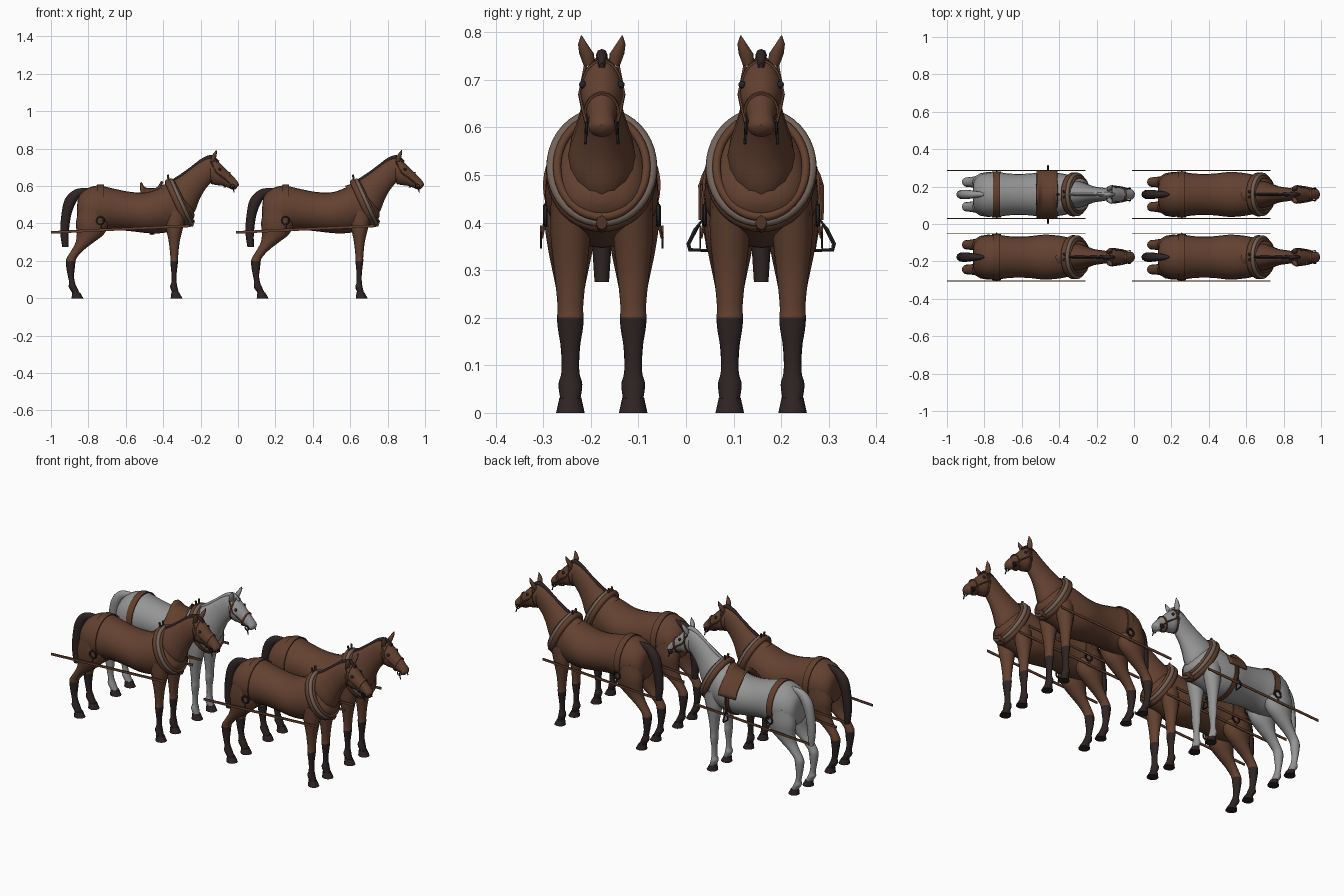
import bpy, bmesh, math
from mathutils import Vector

if "Cube" in bpy.data.objects:
    bpy.data.objects.remove(bpy.data.objects["Cube"])


def material(name, rgb):
    m = bpy.data.materials.new(name)
    m.diffuse_color = (*rgb, 1)
    m.use_nodes = True
    m.node_tree.nodes["Principled BSDF"].inputs["Base Color"].default_value = m.diffuse_color
    return m


BAY = material("bay coat", (0.125, 0.053, 0.030))
BLACK = material("black hair", (0.028, 0.017, 0.017))
GREY = material("grey coat", (0.30, 0.30, 0.30))
LEATHER = material("leather", (0.120, 0.050, 0.027))
PADDING = material("collar padding", (0.17, 0.125, 0.10))
IRON = material("dark iron", (0.02, 0.018, 0.018))

origin = Vector((0, 0, 0))
prefix = ""


def finish(name, bm, mats, rule=None, smooth=True):
    bmesh.ops.recalc_face_normals(bm, faces=bm.faces)
    for f in bm.faces:
        f.smooth = smooth
        if rule:
            f.material_index = rule(f.calc_center_median())
    bmesh.ops.translate(bm, verts=bm.verts, vec=origin)
    me = bpy.data.meshes.new(prefix + name)
    bm.to_mesh(me)
    bm.free()
    for m in mats:
        me.materials.append(m)
    ob = bpy.data.objects.new(prefix + name, me)
    bpy.context.collection.objects.link(ob)
    if smooth:
        bpy.context.view_layer.objects.active = ob
        ob.select_set(True)
        bpy.ops.object.shade_smooth_by_angle(angle=math.radians(50))
        ob.select_set(False)
    return ob


def skin(bm, rings, closed_path=False, caps=True, closed_ring=True):
    rows = [[bm.verts.new(p) for p in r] for r in rings]
    n = len(rows[0])
    for i in range(len(rows) if closed_path else len(rows) - 1):
        a, b = rows[i], rows[(i + 1) % len(rows)]
        for j in range(n if closed_ring else n - 1):
            k = (j + 1) % n
            bm.faces.new((a[j], a[k], b[k], b[j]))
    if caps and not closed_path:
        bm.faces.new(rows[0])
        bm.faces.new(rows[-1])


def loft(name, rows, mats, y=0, sides=16, steps=4, rule=None):
    """Each row: upper edge (x, z), lower edge (x, z), half width."""
    rings = []
    for i in range(len(rows) - 1):
        p = [rows[max(0, min(len(rows) - 1, i + d))] for d in (-1, 0, 1, 2)]
        for s in range(steps + (i == len(rows) - 2)):
            t = s / steps
            x1, z1, x2, z2, w = [
                b + 0.5 * t * (c - a + t * (2*a - 5*b + 4*c - d + t * (3*(b - c) + d - a)))
                for a, b, c, d in zip(*p)]
            ring = []
            for k in range(sides):
                an = math.tau * k / sides
                c = math.cos(an)
                ring.append(((x1 + x2)/2 + c*(x1 - x2)/2, y + w*math.sin(an),
                             (z1 + z2)/2 + c*(z1 - z2)/2))
            rings.append(ring)
    bm = bmesh.new()
    skin(bm, rings)
    return finish(name, bm, mats, rule)


def band(name, x1, z1, x2, z2, w, thick, wide, mat, arc=180, round_=False):
    """Oval strap through an upper and a lower point; arc is degrees each side of the top."""
    axis = Vector((x1 - x2, 0, z1 - z2)) / 2
    mid = Vector((x1 + x2, 0, z1 + z2)) / 2
    along = Vector((axis.z, 0, -axis.x)).normalized()
    full = arc >= 180
    n, rings = 40, []
    m = 10 if round_ else 4
    for i in range(n if full else n + 1):
        a = math.radians(-arc + 2 * arc * i / n)
        p = mid + axis * math.cos(a) + Vector((0, w * math.sin(a), 0))
        out = (axis.normalized() * math.cos(a) / axis.length
               + Vector((0, math.sin(a) / w, 0))).normalized()
        ring = []
        for k in range(m):
            b = math.tau * (k + 0.5) / m
            r = 1 if round_ else math.sqrt(2)
            ring.append(p + out*thick/2*r*math.cos(b) + along*wide/2*r*math.sin(b))
        rings.append(ring)
    bm = bmesh.new()
    skin(bm, rings, closed_path=full)
    return finish(name, bm, [mat])


def tube(name, pts, r, mat, closed=False):
    cu = bpy.data.curves.new("path", 'CURVE')
    cu.dimensions = '3D'
    cu.bevel_depth = r
    cu.bevel_resolution = 1
    sp = cu.splines.new('POLY')
    sp.points.add(len(pts) - 1)
    for q, p in zip(sp.points, pts):
        q.co = (*p, 1)
    sp.use_cyclic_u = closed
    tmp = bpy.data.objects.new("path", cu)
    me = bpy.data.meshes.new_from_object(tmp)
    bm = bmesh.new()
    bm.from_mesh(me)
    bpy.data.objects.remove(tmp)
    bpy.data.meshes.remove(me)
    return finish(name, bm, [mat])


def circle(x, y, z, r, n=16):
    return [(x + r*math.cos(math.tau*i/n), y, z + r*math.sin(math.tau*i/n)) for i in range(n)]


def horse(coat, hair):
    loft("body", [(-.86, .50, -.862, .45, .03), (-.848, .55, -.858, .40, .075),
                  (-.80, .59, -.83, .37, .107), (-.74, .602, -.75, .355, .12),
                  (-.66, .585, -.66, .365, .111), (-.57, .568, -.57, .358, .111),
                  (-.48, .568, -.48, .348, .12), (-.40, .597, -.41, .348, .115),
                  (-.35, .608, -.35, .36, .105), (-.29, .56, -.28, .385, .092),
                  (-.25, .50, -.245, .415, .06), (-.235, .47, -.233, .44, .02)], [coat], sides=24)
    loft("neck", [(-.42, .60, -.25, .44, .07), (-.36, .622, -.228, .47, .07),
                  (-.30, .658, -.207, .525, .055), (-.25, .695, -.18, .575, .043),
                  (-.19, .738, -.145, .618, .036), (-.15, .752, -.12, .64, .03)], [coat])
    loft("head", [(-.17, .75, -.165, .66, .018), (-.135, .748, -.15, .625, .036),
                  (-.10, .725, -.125, .607, .045), (-.06, .685, -.085, .602, .036),
                  (-.02, .645, -.05, .59, .028), (0, .62, -.026, .58, .028),
                  (.005, .605, -.012, .584, .015)], [coat])
    # mane along the crest, and tail
    loft("mane", [(-.38, .618, -.37, .605, .003), (-.31, .662, -.30, .64, .008),
                  (-.25, .705, -.235, .68, .008), (-.19, .75, -.18, .72, .010),
                  (-.14, .765, -.14, .74, .012), (-.10, .735, -.105, .715, .006)], [hair], sides=8)
    loft("tail", [(-.80, .59, -.80, .55, .012), (-.87, .582, -.845, .54, .02),
                  (-.925, .53, -.872, .50, .026), (-.945, .44, -.893, .44, .025),
                  (-.95, .35, -.905, .35, .021), (-.94, .275, -.905, .275, .016)], [hair], sides=10)
    stocking = lambda c: int(c.z < .2)
    for s, side in ((1, "left"), (-1, "right")):
        loft(side + "_front_leg", [
            (-.39, .47, -.27, .47, .04), (-.385, .38, -.293, .38, .042),
            (-.37, .30, -.312, .30, .034), (-.362, .225, -.32, .225, .027),
            (-.362, .20, -.32, .20, .028), (-.360, .175, -.323, .175, .026),
            (-.356, .13, -.328, .13, .019), (-.356, .085, -.328, .085, .019),
            (-.363, .06, -.324, .06, .025), (-.35, .028, -.316, .028, .021)],
            [coat, hair], s*.066, 12, 4, stocking)
        loft(side + "_hind_leg", [
            (-.845, .49, -.70, .49, .05), (-.866, .41, -.69, .41, .055),
            (-.862, .345, -.715, .345, .047), (-.868, .30, -.77, .30, .038),
            (-.888, .26, -.822, .26, .03), (-.912, .222, -.858, .222, .026),
            (-.92, .20, -.868, .20, .026), (-.918, .165, -.872, .165, .023),
            (-.91, .12, -.877, .12, .019), (-.903, .085, -.872, .085, .019),
            (-.905, .06, -.862, .06, .024), (-.885, .028, -.847, .028, .021)],
            [coat, hair], s*.066, 12, 4, stocking)
        for part, x in (("front", -.33), ("hind", -.86)):
            loft(side + f"_{part}_hoof", [(x - .026, .034, x + .016, .030, .023),
                                          (x - .03, 0, x + .033, 0, .03)], [BLACK], s*.066, 12, 1)
        # ear, leaning outward toward a pointed tip
        bm = bmesh.new()
        skin(bm, [[(-.135 + dx + r*math.cos(a), s*(y + r*1.1*math.sin(a)), z)
                   for a in [math.tau*k/8 for k in range(8)]]
                  for dx, y, z, r in ((0, .026, .73, .011), (.005, .032, .755, .014),
                                      (.013, .040, .775, .009), (.02, .043, .793, .001))])
        finish(side + "_ear", bm, [coat])
        bm = bmesh.new()
        bmesh.ops.create_uvsphere(bm, u_segments=10, v_segments=6, radius=.008)
        bmesh.ops.translate(bm, verts=bm.verts, vec=(-.097, s*.040, .69))
        finish(side + "_eye", bm, [IRON])
        # bridle cheek strap, bit ring, trace and trace ring
        tube(side + "_cheek_strap", [(-.145, s*.034, .73), (-.115, s*.046, .67),
                                     (-.065, s*.039, .635), (-.035, s*.031, .605)], .004, LEATHER)
        tube(side + "_bit_ring", circle(-.03, s*.032, .598, .012), .003, IRON, True)
        tube(side + "_bit_shank", [(-.03, s*.033, .60), (-.02, s*.034, .565)], .003, IRON)
        tube(side + "_trace_ring", circle(-.735, s*.119, .415, .02), .005, IRON, True)
        tube(side + "_trace_hanger", [(-.735, s*.12, .40), (-.735, s*.127, .367)], .004, LEATHER)
        bm = bmesh.new()
        skin(bm, [[(x, s*.128 + dy, z + dz) for dy, dz in
                   ((-.002, -.007), (.002, -.007), (.002, .007), (-.002, .007))]
                  for x, z in ((-1.0, .352), (-.26, .387))])
        finish(side + "_trace", bm, [LEATHER], smooth=False)
        tube(side + "_hame", [(-.372, s*.012, .635), (-.375, s*.016, .66)], .006, LEATHER)
    # collar: two leather rolls with a padded roll between them
    band("collar_back_roll", -.375, .622, -.272, .395, .103, .03, .034, LEATHER, round_=True)
    band("collar_padding", -.357, .630, -.254, .402, .106, .022, .022, PADDING, round_=True)
    band("collar_front_roll", -.345, .622, -.243, .412, .094, .018, .018, LEATHER, round_=True)
    loft("collar_buckle", [(-.265, .415, -.275, .378, .012), (-.23, .415, -.24, .385, .012)],
         [LEATHER], sides=8, steps=1)
    # breeching over the rump, and bridle straps
    band("breeching", -.735, .604, -.735, .352, .1205, .006, .036, LEATHER, arc=122)
    band("noseband", -.044, .672, -.072, .594, .035, .005, .010, LEATHER)
    band("browband", -.118, .741, -.139, .612, .043, .005, .009, LEATHER)


def saddle():
    # seat and flaps draped over the back
    rings = []
    for i in range(9):
        u = i / 8
        rise = .012 + .035 * (2*u - 1)**4
        rings.append([(-.52 + .11*u, (.122 + .006) * math.sin(a),
                       .46 + (.112 + rise * math.cos(a)**6) * math.cos(a))
                      for a in [math.radians(-80 + 10*k) for k in range(17)]])
    bm = bmesh.new()
    skin(bm, rings, caps=False, closed_ring=False)
    ob = finish("saddle", bm, [LEATHER])
    mod = ob.modifiers.new("thickness", 'SOLIDIFY')
    mod.thickness = .01
    mod.offset = 0
    band("girth", -.46, .575, -.46, .343, .1225, .006, .026, LEATHER)
    tube("pommel", [(-.415, 0, .60), (-.405, 0, .625)], .008, LEATHER)
    for s, side in ((1, "left"), (-1, "right")):
        tube(side + "_stirrup_leather", [(-.46, s*.128, .48), (-.46, s*.127, .405)], .005, LEATHER)
        tube(side + "_stirrup", [(-.46, s*.124, .405), (-.46, s*.138, .385), (-.46, s*.153, .355),
                                 (-.46, s*.150, .343), (-.46, s*.112, .341), (-.46, s*.113, .36)],
             .005, IRON, True)


# team of four: two abreast, one grey saddled horse at the rear
for label, x, y, coat, hair in (("lead_left_", .99, .158, BAY, BLACK),
                                ("lead_right_", .99, -.177, BAY, BLACK),
                                ("rear_left_", 0, .158, GREY, GREY),
                                ("rear_right_", 0, -.177, BAY, BLACK)):
    prefix, origin = label, Vector((x, y, 0))
    horse(coat, hair)
    if coat is GREY:
        saddle()
